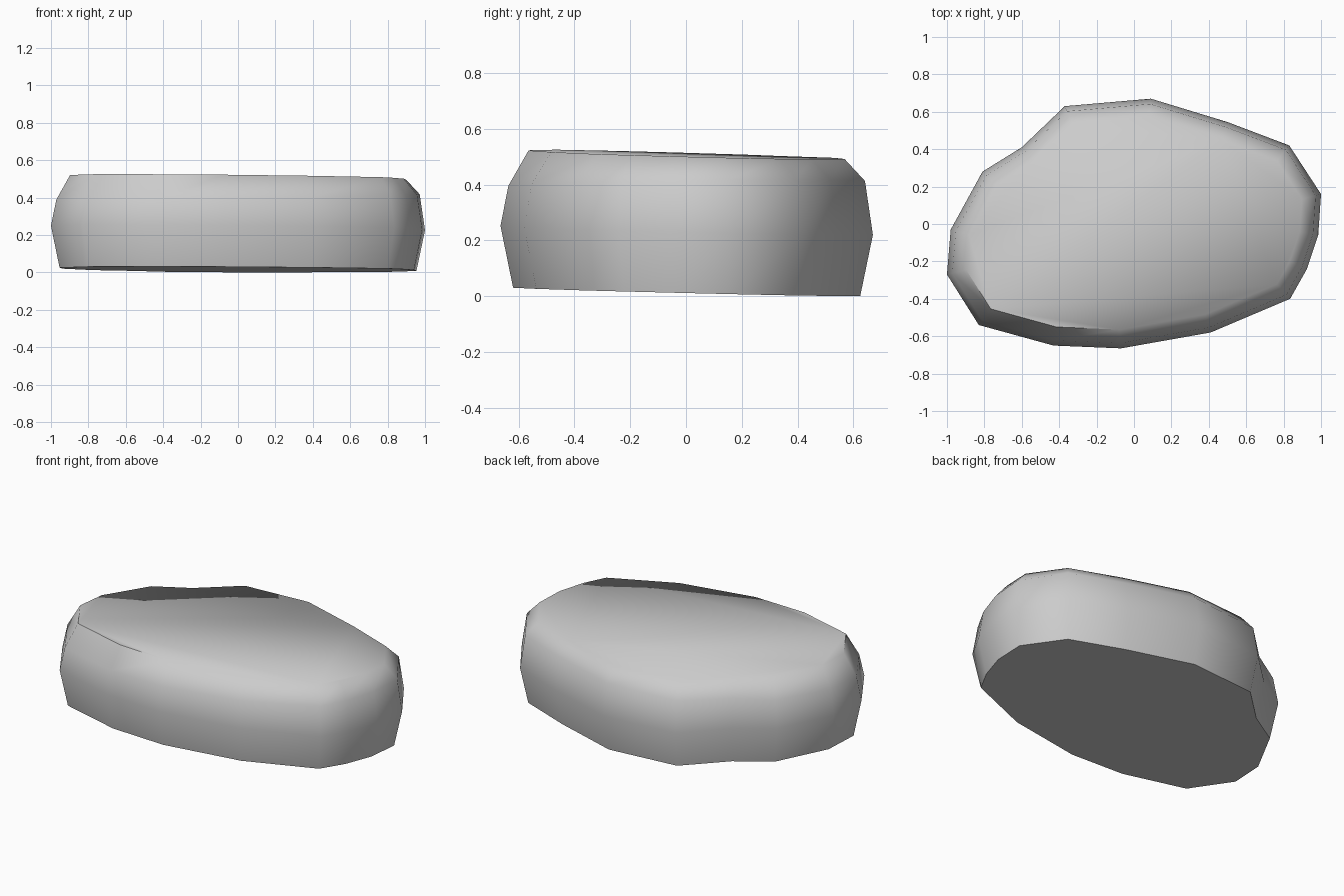
import bpy, bmesh, math
from mathutils import Vector

if "Cube" in bpy.data.objects:
    bpy.data.objects.remove(bpy.data.objects["Cube"])

# Widest outline of the flat stone, counter-clockwise
outline = [Vector(p) for p in (
    (1.0, 0.16), (0.985, -0.06), (0.925, -0.24), (0.835, -0.40), (0.41, -0.58),
    (-0.07, -0.665), (-0.43, -0.65), (-0.83, -0.54), (-1.0, -0.27), (-0.98, -0.03),
    (-0.81, 0.28), (-0.60, 0.41), (-0.37, 0.63), (0.09, 0.67), (0.50, 0.545), (0.83, 0.42))]
outline.reverse()

# Each ring: inset, height at the centre, slope in x, slope in y
rings = [(0.045, 0.016, -0.004, -0.024),
         (0.0, 0.237, -0.007, -0.023),
         (0.028, 0.405, 0.012, 0.012),
         (0.10, 0.508, -0.008, -0.026)]


def inset(points, d):
    """Move every corner inward along the corner bisector."""
    out = []
    for i, p in enumerate(points):
        a = (p - points[i - 1]).normalized()
        b = (points[(i + 1) % len(points)] - p).normalized()
        na, nb = Vector((-a.y, a.x)), Vector((-b.y, b.x))
        m = (na + nb).normalized()
        out.append(p + m * d / max(m.dot(na), 0.5))
    return out


# Stacked rings with flat caps
bm = bmesh.new()
loops = []
for d, h, sx, sy in rings:
    loops.append([bm.verts.new((p.x, p.y, h + sx * p.x + sy * p.y))
                  for p in inset(outline, d)])
n = len(outline)
for low, high in zip(loops, loops[1:]):
    for i in range(n):
        j = (i + 1) % n
        bm.faces.new((low[i], low[j], high[j], high[i]))
bm.faces.new(loops[0][::-1])
bm.faces.new(loops[-1])
bmesh.ops.recalc_face_normals(bm, faces=bm.faces)

# Rest the lowest corner on the ground
drop = min(v.co.z for v in bm.verts)
bmesh.ops.translate(bm, verts=bm.verts, vec=(0, 0, -drop))

mesh = bpy.data.meshes.new("flat_stone")
bm.to_mesh(mesh)
bm.free()
stone = bpy.data.objects.new("flat_stone", mesh)
bpy.context.collection.objects.link(stone)
bpy.context.view_layer.objects.active = stone
stone.select_set(True)
bpy.ops.object.shade_smooth_by_angle(angle=math.radians(62))
